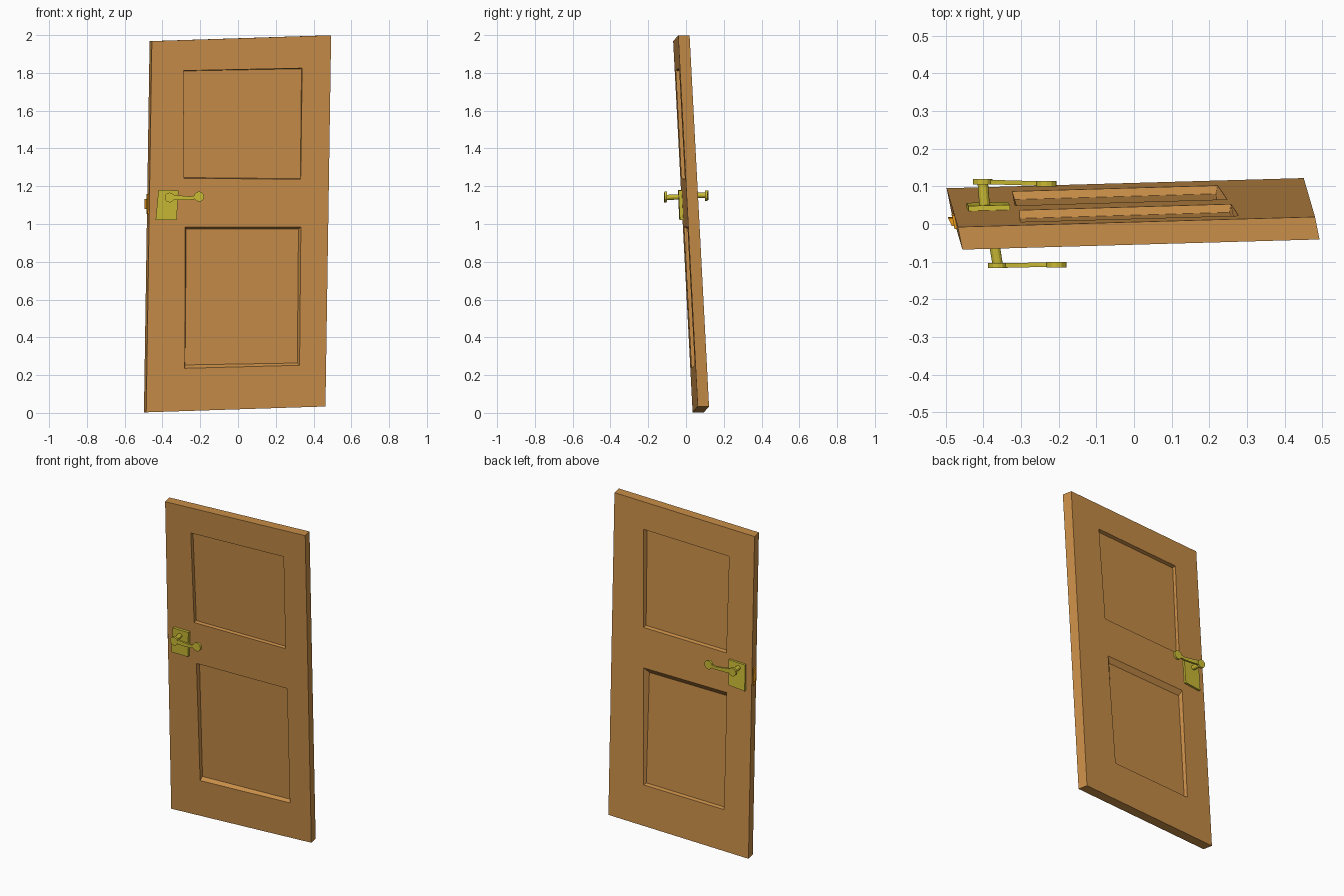
import bpy, bmesh, math
from mathutils import Vector

if "Cube" in bpy.data.objects:
    bpy.data.objects.remove(bpy.data.objects["Cube"])

# Leaning, skewed slab: front-left-bottom corner and its three edge vectors
O = Vector((-0.486, 0.035, 0.003))
W = Vector((0.949, 0.027, 0.031))
T = Vector((-0.012, 0.060, 0.0))
H = Vector((0.030, -0.103, 1.965))


def mat(name, c):
    m = bpy.data.materials.new(name)
    m.diffuse_color = (*c, 1)
    m.use_nodes = True
    m.node_tree.nodes["Principled BSDF"].inputs["Base Color"].default_value = m.diffuse_color
    return m


wood = mat("wood", (0.58, 0.27, 0.065))
brass = mat("brass", (0.60, 0.50, 0.035))
latch_metal = mat("latch_metal", (0.85, 0.33, 0.01))


def uvd(u, v, d):
    return O + W * u + H * v + T * d


def pt(x, z, d):
    """Point seen at x, z from the front, at depth d (0 front face, 1 back face)."""
    a, b = x - O.x - T.x * d, z - O.z
    det = W.x * H.z - H.x * W.z
    return uvd((a * H.z - b * H.x) / det, (W.x * b - W.z * a) / det, d)


def finish(name, bm, m):
    bmesh.ops.recalc_face_normals(bm, faces=bm.faces[:])
    me = bpy.data.meshes.new(name)
    bm.to_mesh(me)
    bm.free()
    ob = bpy.data.objects.new(name, me)
    bpy.context.collection.objects.link(ob)
    me.materials.append(m)
    return ob


def loft(name, rings, m):
    """Skin a stack of equal-sized point rings, capped at both ends."""
    bm = bmesh.new()
    vs = [[bm.verts.new(p) for p in r] for r in rings]
    n = len(vs[0])
    for a, b in zip(vs, vs[1:]):
        for i in range(n):
            bm.faces.new((a[i], a[(i + 1) % n], b[(i + 1) % n], b[i]))
    bm.faces.new(vs[0])
    bm.faces.new(vs[-1])
    return finish(name, bm, m)


def disc_ring(c, r, n=12):
    return [Vector(c) + Vector((r * math.cos(i * math.tau / n), 0,
                                r * math.sin(i * math.tau / n))) for i in range(n)]


# Door slab
square = [(0, 0), (1, 0), (1, 1), (0, 1)]
door = loft("door_slab", [[uvd(u, v, d) for u, v in square] for d in (0, 1)], wood)

# Hand-cut panel recesses: opening corners, then floor corners (x, z)
recesses = [
    ("front_upper", 0, [(-.286, 1.242), (.332, 1.237), (.340, 1.825), (-.288, 1.812)],
     [(-.286, 1.246), (.330, 1.240), (.336, 1.822), (-.288, 1.810)]),
    ("front_lower", 0, [(-.282, .236), (.326, .252), (.333, .983), (-.280, .983)],
     [(-.280, .254), (.314, .264), (.320, .974), (-.274, .974)]),
    ("back_upper", 1, [(-.304, 1.215), (.257, 1.23), (.278, 1.825), (-.302, 1.805)],
     [(-.302, 1.22), (.254, 1.235), (.268, 1.820), (-.300, 1.80)]),
    ("back_lower", 1, [(-.323, .26), (.222, .275), (.247, .985), (-.316, .975)],
     [(-.318, .265), (.218, .28), (.222, .955), (-.306, .945)]),
]
for name, side, rim, floor in recesses:
    out, inn = ((-1, 0.36), (2, 0.64))[side]
    cutter = loft("cutter_" + name, [[pt(x, z, d) for x, z in q] for q, d in
                                     ((rim, out), (rim, side), (floor, inn))], wood)
    cutter.hide_render = True
    cutter.hide_set(True)
    mod = door.modifiers.new(name, 'BOOLEAN')
    mod.operation = 'DIFFERENCE'
    mod.solver = 'EXACT'
    mod.object = cutter

# Apply the cuts and drop the cutters
bpy.context.view_layer.update()
cut = bpy.data.meshes.new_from_object(door.evaluated_get(bpy.context.evaluated_depsgraph_get()))
door.modifiers.clear()
door.data = cut
for ob in [o for o in bpy.data.objects if o.name.startswith("cutter_")]:
    bpy.data.objects.remove(ob)


# Handle set: plate, stem, lever bar, hub and round tip
def handle(side, plate, depths, root, hub, tip, tip_r):
    loft(side + "_plate", [[pt(x, z, d) for x, z in plate] for d in depths], brass)
    loft(side + "_stem", [disc_ring(root, .014), disc_ring(hub, .014)], brass)
    h, t = Vector(hub), Vector(tip)
    th = Vector((0, .007, 0))
    loft(side + "_hub", [disc_ring(h - th, .026), disc_ring(h + th, .026)], brass)
    loft(side + "_tip", [disc_ring(t - th, tip_r), disc_ring(t + th, tip_r)], brass)
    rings = []
    for f, drop, half in ((0, 0.004, .014), (.35, -.003, .012), (.7, -.007, .009), (1, 0, .009)):
        c = h.lerp(t, f) + Vector((0, 0, drop))
        rings.append([c + Vector((0, sy * .006, sz * half))
                      for sy, sz in ((-1, -1), (1, -1), (1, 1), (-1, 1))])
    loft(side + "_lever", rings, brass)


handle("front", [(-.436, 1.022), (-.325, 1.02), (-.315, 1.178), (-.421, 1.18)], (-.3, .1),
       (-.378, -.01, 1.145), (-.362, -.110, 1.14), (-.206, -.108, 1.145), .027)
handle("back", [(-.445, 1.02), (-.335, 1.03), (-.330, 1.185), (-.440, 1.18)], (.9, 1.22),
       (-.396, .035, 1.152), (-.402, .112, 1.152), (-.233, .107, 1.15), .027)

# Latch plate and wedge bolt on the left edge
loft("latch_plate", [[uvd(u, v, d) for v, d in ((.535, .2), (.535, .8), (.588, .8), (.588, .2))]
                     for u in (-.006, .003)], latch_metal)
loft("latch_bolt", [[uvd(u, v, d) for u, d in ((.003, .32), (.003, .68), (-.018, .68), (-.012, .32))]
                    for v in (.548, .575)], latch_metal)
